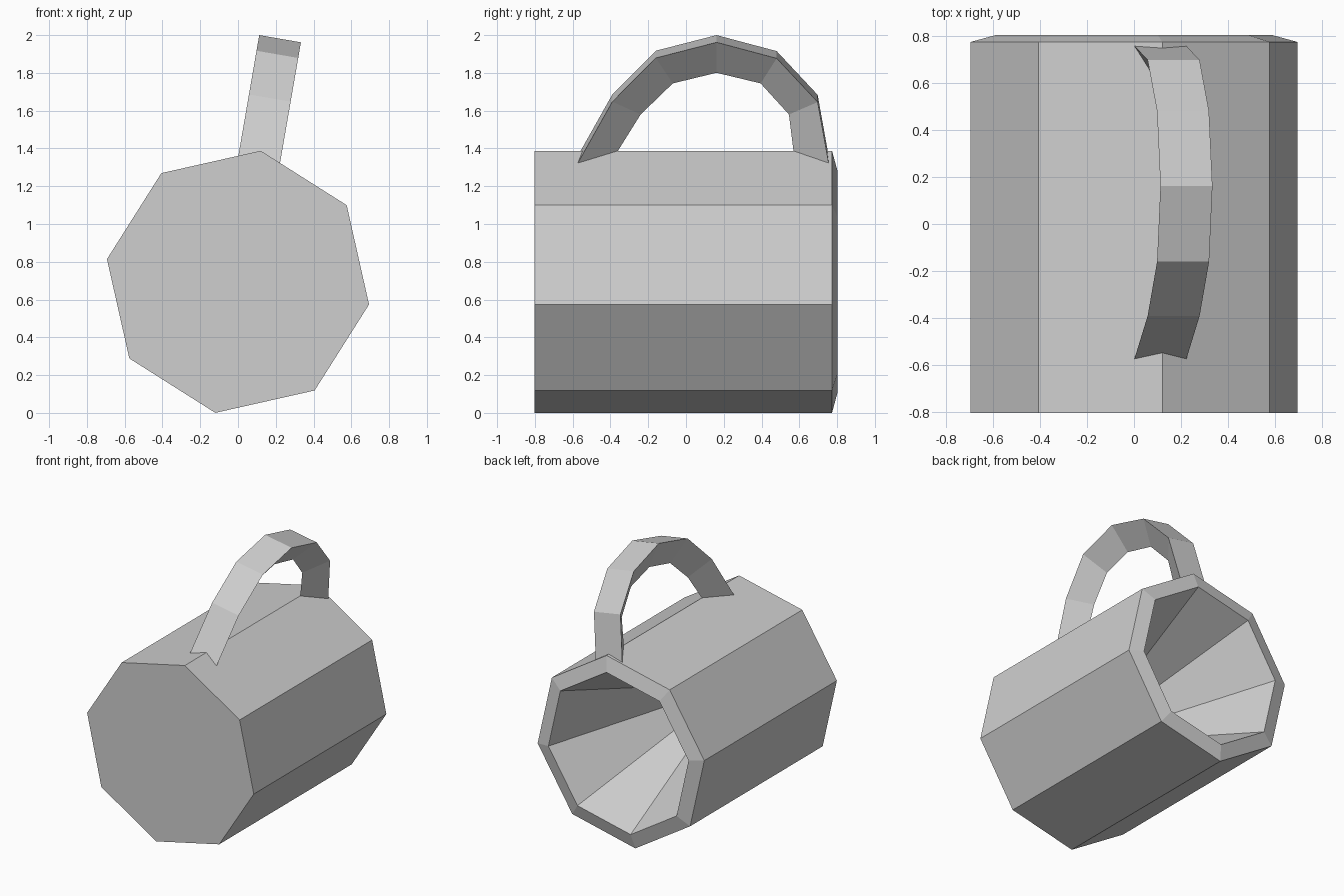
import bpy, bmesh, math

default = bpy.data.objects.get("Cube")
if default:
    bpy.data.objects.remove(default, do_unlink=True)

ROLL = math.radians(9.82)   # the mug is rolled a little about its long axis
AXIS_HEIGHT = 0.694

grey = bpy.data.materials.new("light_grey")
grey.use_nodes = True
colour = (0.62, 0.62, 0.62, 1)
grey.diffuse_color = colour
grey.node_tree.nodes["Principled BSDF"].inputs["Base Color"].default_value = colour


def loft(name, rings, cap_end=True, apex=None):
    """Skin a list of closed rings, cap the start, and close the end flat or to a point."""
    bm = bmesh.new()
    loops = [[bm.verts.new(p) for p in ring] for ring in rings]
    n = len(loops[0])
    for a, b in zip(loops, loops[1:]):
        for i in range(n):
            j = (i + 1) % n
            bm.faces.new((a[i], a[j], b[j], b[i]))
    bm.faces.new(loops[0])
    last = loops[-1]
    if apex:
        tip = bm.verts.new(apex)
        for i in range(n):
            bm.faces.new((last[i], last[(i + 1) % n], tip))
    elif cap_end:
        bm.faces.new(last)
    bmesh.ops.recalc_face_normals(bm, faces=bm.faces[:])
    mesh = bpy.data.meshes.new(name)
    bm.to_mesh(mesh)
    bm.free()
    mesh.materials.append(grey)
    obj = bpy.data.objects.new(name, mesh)
    obj.location.z = AXIS_HEIGHT
    obj.rotation_euler.y = ROLL
    bpy.context.collection.objects.link(obj)
    return obj


def octagon(radius, y):
    angles = [i * math.tau / 8 for i in range(8)]
    return [(radius * math.sin(a), y, radius * math.cos(a)) for a in angles]


# Mug body: flat base, straight wall, sloped rim, conical hollow
loft("mug_body",
     [octagon(0.704, -0.803), octagon(0.704, 0.773), octagon(0.592, 0.803)],
     apex=(0, -0.58, 0))

# Handle: triangular section, flat on the outside with a ridge inside
outer = [(-0.588, 0.63), (-0.39, 0.987), (-0.16, 1.222), (0.162, 1.306),
         (0.48, 1.22), (0.697, 0.985), (0.76, 0.63)]
inner = [(-0.375, 0.68), (-0.24, 0.899), (-0.07, 1.066), (0.162, 1.123),
         (0.395, 1.066), (0.545, 0.899), (0.572, 0.68)]
half_width = 0.112
loft("handle", [[(-half_width, *o), (half_width, *o), (0, *i)]
                for o, i in zip(outer, inner)])
